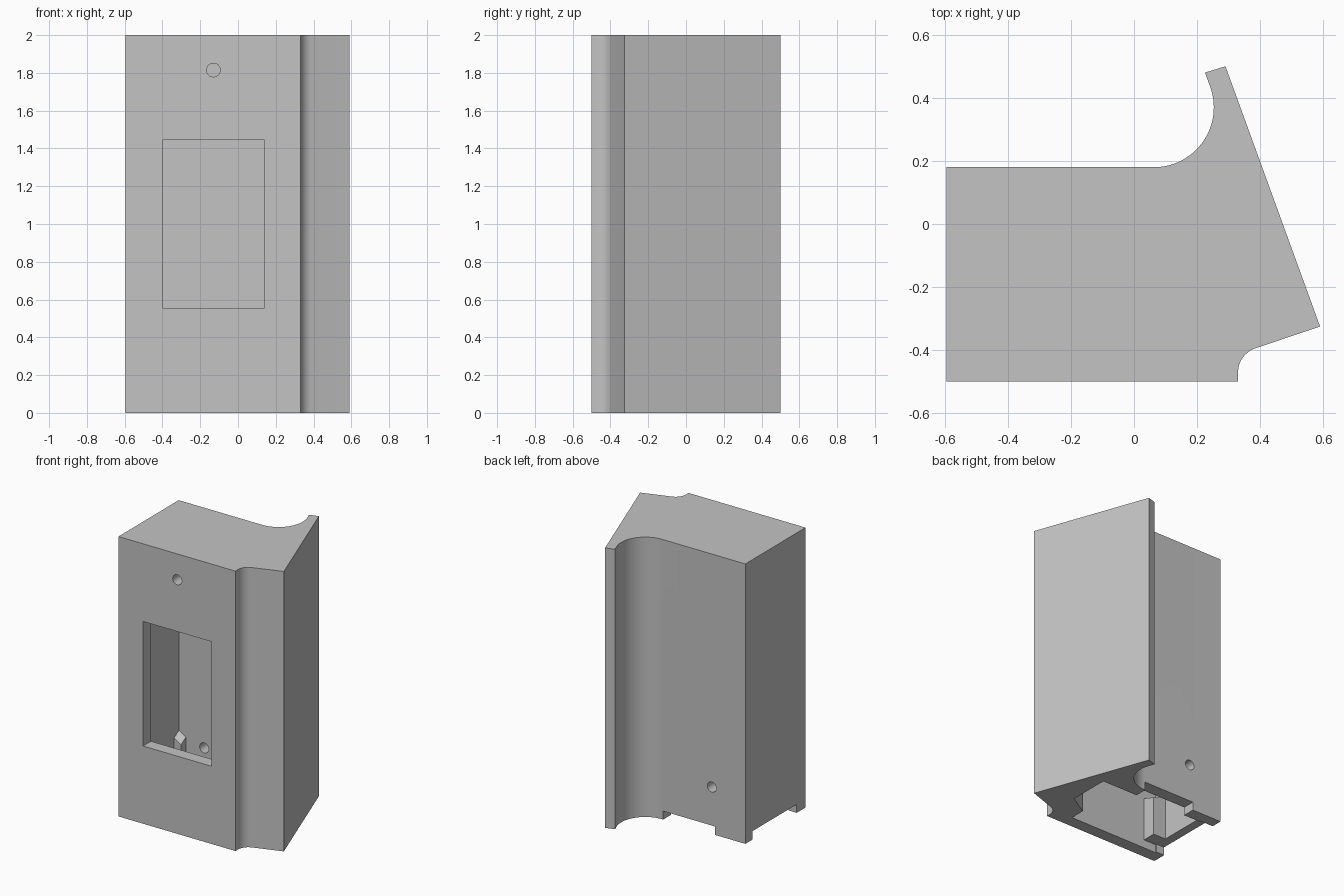
import bpy, bmesh, math

cube = bpy.data.objects.get("Cube")
if cube:
    bpy.data.objects.remove(cube, do_unlink=True)

grey = bpy.data.materials.new("light_grey")
grey.use_nodes = True
colour = (0.55, 0.55, 0.55, 1)
grey.diffuse_color = colour
grey.node_tree.nodes["Principled BSDF"].inputs["Base Color"].default_value = colour


def add_object(name, bm):
    bmesh.ops.recalc_face_normals(bm, faces=bm.faces[:])
    mesh = bpy.data.meshes.new(name)
    bm.to_mesh(mesh)
    bm.free()
    mesh.materials.append(grey)
    obj = bpy.data.objects.new(name, mesh)
    bpy.context.collection.objects.link(obj)
    return obj


def prism(name, outline, z0, z1):
    bm = bmesh.new()
    face = bm.faces.new([bm.verts.new((x, y, z0)) for x, y in outline])
    top = bmesh.ops.extrude_face_region(bm, geom=[face])["geom"]
    verts = [v for v in top if isinstance(v, bmesh.types.BMVert)]
    bmesh.ops.translate(bm, verts=verts, vec=(0, 0, z1 - z0))
    return add_object(name, bm)


def box(name, xs, ys, z0, z1):
    (a, b), (c, d) = xs, ys
    return prism(name, [(a, c), (b, c), (b, d), (a, d)], z0, z1)


def arc(cx, cy, r, start, end, steps):
    angles = [math.radians(start + (end - start) * i / steps) for i in range(steps + 1)]
    return [(cx + r * math.cos(t), cy + r * math.sin(t)) for t in angles]


def drill(name, x, y, z, r):
    bm = bmesh.new()
    bmesh.ops.create_cone(bm, cap_ends=True, segments=32, radius1=r, radius2=r, depth=0.3)
    obj = add_object(name, bm)
    obj.location = (x, y, z)
    obj.rotation_euler.x = math.pi / 2
    return obj


def activate(obj):
    bpy.ops.object.select_all(action='DESELECT')
    obj.select_set(True)
    bpy.context.view_layer.objects.active = obj


# Housing profile with the slanted wing and two concave fillets
outline = [(-0.595, -0.5), (0.33, -0.5)]
outline += arc(0.41, -0.47, 0.08, 180, 110, 12)
outline += [(0.59, -0.325), (0.29, 0.5), (0.225, 0.48)]
outline += arc(0.063, 0.37, 0.19, 20, -90, 28)
outline += [(-0.595, 0.18)]
housing = prism("housing", outline, 0, 2)

# Inner cavity, open below, stepping around the front fillet
cavity = [(-0.53, -0.41), (0.19, -0.41), (0.19, -0.3), (0.34, -0.21),
          (0.34, 0.09), (-0.53, 0.09)]
cutters = [
    prism("cavity_cutter", cavity, -0.1, 1.92),
    box("window_cutter", (-0.40, 0.14), (-0.6, -0.3), 0.555, 1.445),
    drill("front_hole_cutter", -0.13, -0.5, 1.815, 0.036),
    drill("back_hole_cutter", -0.33, 0.14, 0.335, 0.036),
    box("back_notch_cutter", (-0.357, 0.054), (0, 0.3), -0.1, 0.06),
    box("side_notch_cutter", (-0.7, -0.5), (-0.4, 0.1), -0.1, 0.06),
]
for cutter in cutters:
    cutter.hide_render = True
    activate(housing)
    mod = housing.modifiers.new("cut", 'BOOLEAN')
    mod.operation = 'DIFFERENCE'
    mod.solver = 'EXACT'
    mod.object = cutter
    bpy.ops.object.modifier_apply(modifier=mod.name)
    bpy.data.objects.remove(cutter, do_unlink=True)

activate(housing)
bpy.ops.object.shade_smooth_by_angle(angle=math.radians(30))

# Corner posts with tops sloping down from the cavity corner
for name, y0, y1, width in (("back_post", 0.035, 0.1, 0.055),
                            ("front_post", -0.42, -0.31, 0.1)):
    post = box(name, (-0.54, -0.53 + width), (y0, y1), 0.06, 0.38)
    corner_y = y1 if y1 > 0 else y0
    for v in post.data.vertices:
        if v.co.z > 0.3:
            v.co.z += 0.04 * ((v.co.x < -0.53) + (abs(v.co.y - corner_y) < 0.001)) - 0.04
